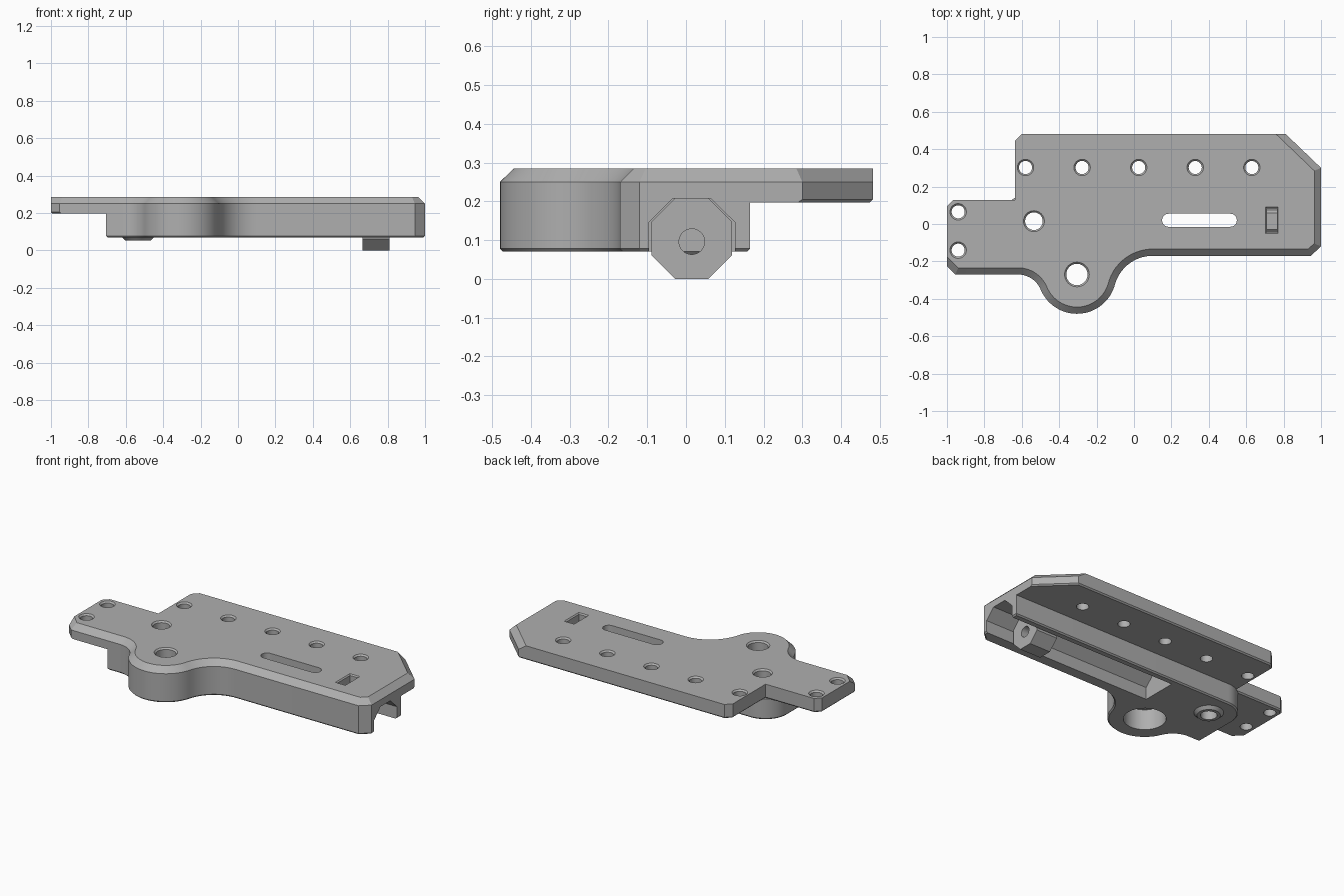
import bpy, bmesh, math
from mathutils import Vector

if "Cube" in bpy.data.objects:
    bpy.data.objects.remove(bpy.data.objects["Cube"])

grey = bpy.data.materials.new("machined_grey")
grey.diffuse_color = (0.43, 0.43, 0.43, 1)
grey.use_nodes = True
grey.node_tree.nodes["Principled BSDF"].inputs["Base Color"].default_value = grey.diffuse_color

TOP, STEP, BASE = 0.285, 0.197, 0.07      # plate top, plate underside, block underside
AXIS_Y = 0.015                            # centre line of the channel and nut


def loft(name, rings):
    """Solid through equal-length rings of 3D points, capped at both ends."""
    bm = bmesh.new()
    vs = [[bm.verts.new(p) for p in r] for r in rings]
    n = len(vs[0])
    for a, b in zip(vs, vs[1:]):
        for i in range(n):
            j = (i + 1) % n
            bm.faces.new((a[i], a[j], b[j], b[i]))
    bm.faces.new(vs[0])
    bm.faces.new(vs[-1])
    bmesh.ops.remove_doubles(bm, verts=bm.verts, dist=1e-5)
    bmesh.ops.recalc_face_normals(bm, faces=bm.faces)
    me = bpy.data.meshes.new(name)
    bm.to_mesh(me)
    bm.free()
    ob = bpy.data.objects.new(name, me)
    bpy.context.collection.objects.link(ob)
    me.materials.append(grey)
    return ob


def arc(cx, cy, r, a0, a1, n):
    return [(cx + r * math.cos(math.radians(a0 + (a1 - a0) * i / n)),
             cy + r * math.sin(math.radians(a0 + (a1 - a0) * i / n))) for i in range(n + 1)]


def inset(pts, dist):
    """Move each edge of a counter-clockwise outline inwards by its own distance."""
    out, n = [], len(pts)
    for i in range(n):
        p0, p, p1 = (Vector(pts[k % n]) for k in (i - 1, i, i + 1))
        e, f = (p - p0).normalized(), (p1 - p).normalized()
        a, b = Vector((-e.y, e.x)), Vector((-f.y, f.x))
        da, db = dist[i - 1], dist[i]
        det = a.x * b.y - a.y * b.x
        if abs(det) < 1e-3:
            out.append(tuple(p + b * db))
        else:
            out.append((p.x + (da * b.y - db * a.y) / det, p.y + (a.x * db - b.x * da) / det))
    return out


def at(pts, z):
    return [(x, y, z) for x, y in pts]


def along_x(pts, x):
    return [(x, y, z) for y, z in pts]


def turned(name, x, y, profile, n=40):
    """Round part from (radius, z) steps."""
    return loft(name, [at(arc(x, y, r, 0, 360, n)[:-1], z) for r, z in profile])


def bore(x, y, r, c=0.009):
    """Vertical drill with a countersunk rim at the top."""
    return turned("drill_cutter", x, y, [(r, -0.1), (r, TOP - c), (r + 2 * c, TOP + c)])


def cut(ob, cutters):
    for c in cutters:
        m = ob.modifiers.new("cut", 'BOOLEAN')
        m.operation, m.solver, m.object = 'DIFFERENCE', 'EXACT', c
        bpy.context.view_layer.objects.active = ob
        bpy.ops.object.modifier_apply(modifier=m.name)


# front edge shared by plate and block: fillet, round lobe, fillet, clipped corner
def tang(cx, cy):
    return math.degrees(math.atan2(cy + 0.27, cx + 0.305))

la, ra = tang(-0.62, -0.401), tang(0.1, -0.3795)
front = (arc(-0.62, -0.401, 0.131, 90, la + 180, 12)
         + arc(-0.305, -0.27, 0.21, la % 360, ra + 360, 36)[1:]
         + arc(0.1, -0.3795, 0.2095, ra + 180, 90, 14)[1:]
         + [(0.945, -0.17), (1, -0.12)])

# top plate, bevelled on its front and right edges
outline = ([(-1, -0.225), (-0.955, -0.27)] + front
           + [(1, 0.3), (0.81, 0.482), (-0.6, 0.482), (-0.635, 0.447),
              (-0.635, 0.128), (-0.967, 0.128), (-1, 0.095)])
nb = len(front) + 3                       # number of bevelled edges
top_d = [0.036] * nb + [0] * (len(outline) - nb)
low_d = [0.008] + [0] * (nb - 2) + [0.008] * (len(outline) - nb + 1)
plate = loft("top_plate", [at(inset(outline, low_d), STEP), at(outline, STEP + 0.008),
                           at(outline, 0.25), at(inset(outline, top_d), TOP)])

# thick block under the front of the plate
under = [(-0.705, -0.27)] + front + [(1, 0.165)] + arc(-0.555, 0.015, 0.15, 90, 180, 14)
block = loft("lower_block", [at(inset(under, [0.008] * len(under)), BASE),
                             at(under, BASE + 0.008), at(under, STEP)])

# tapered collar under the pivot hole
collar = turned("pivot_collar", -0.535, AXIS_Y, [(0.066, 0.052), (0.084, BASE)])

# octagonal nut lying in the channel
octo = [(AXIS_Y + y, 0.104 + z) for y, z in arc(0, 0, 0.104 / math.cos(math.pi / 8), 22.5, 382.5, 8)[:-1]]
nut = loft("octagonal_nut", [along_x(octo, 0.665), along_x(octo, 0.81)])

# cutters
channel = [(AXIS_Y + s * y, z) for s, y, z in
           ((-1, 0.111, -0.1), (1, 0.111, -0.1), (1, 0.111, 0.146), (1, 0.049, 0.207),
            (-1, 0.049, 0.207), (-1, 0.111, 0.146))]
channel_cutter = loft("channel_cutter", [along_x(channel, -0.17), along_x(channel, 1.1)])
pivot = bore(-0.535, AXIS_Y, 0.047)
lobe = bore(-0.305, -0.27, 0.057)
lobe_recess = turned("recess_cutter", -0.305, -0.27, [(0.12, -0.1), (0.12, STEP + 0.001)], 48)
bolts = [bore(-0.58 + 0.3025 * i, 0.302, 0.035) for i in range(5)]
bolts += [bore(-0.94, y, 0.035) for y in (0.065, -0.14)]
slot_pts = arc(0.515, 0.02, 0.035, -90, 90, 12) + arc(0.185, 0.02, 0.035, 90, 270, 12)
slot = loft("slot_cutter", [at(slot_pts, 0.15), at(slot_pts, 0.4)])
win = [(0.71, -0.044), (0.764, -0.044), (0.764, 0.084), (0.71, 0.084)]
rim = inset(win, [-0.014] * 4)
window = loft("window_cutter", [at(win, 0.15), at(win, TOP - 0.007), at(rim, TOP + 0.007)])
nut_bore = loft("nut_bore_cutter", [along_x([(y, z) for y, z in arc(AXIS_Y, 0.096, 0.033, 0, 360, 32)[:-1]], x)
                                    for x in (0.6, 0.9)])

cut(plate, bolts + [pivot, lobe, lobe_recess, channel_cutter, slot, window])
cut(block, [channel_cutter, pivot, lobe_recess])
cut(collar, [pivot])
cut(nut, [nut_bore])

for c in bolts + [channel_cutter, pivot, lobe, lobe_recess, slot, window, nut_bore]:
    bpy.data.objects.remove(c)

# smooth the round walls, keep machined edges crisp
for ob in (plate, block, collar, nut):
    bpy.ops.object.select_all(action='DESELECT')
    ob.select_set(True)
    bpy.context.view_layer.objects.active = ob
    bpy.ops.object.shade_smooth_by_angle(angle=math.radians(25))
